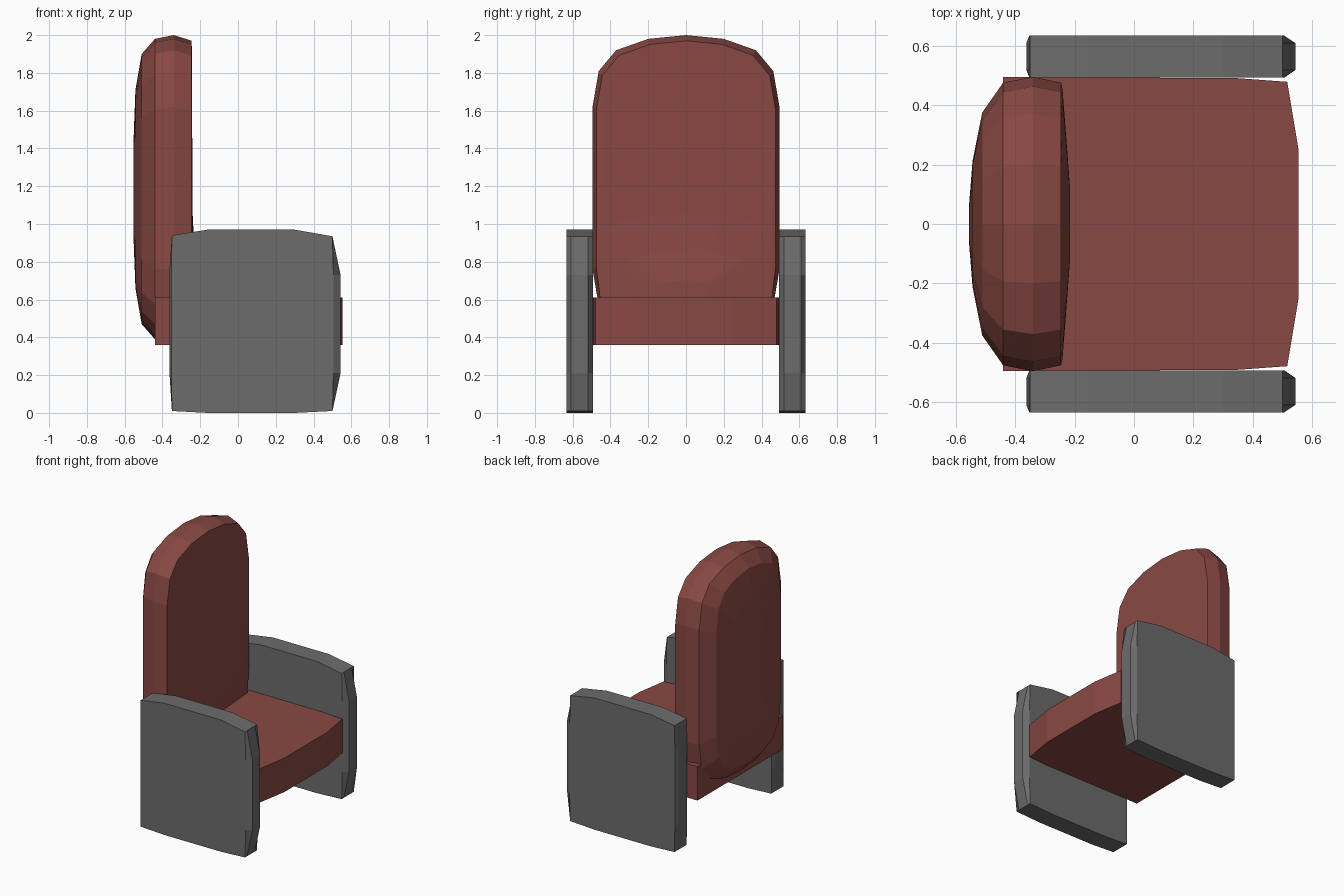
import bpy, bmesh

if "Cube" in bpy.data.objects:
    bpy.data.objects.remove(bpy.data.objects["Cube"])

def material(name, rgb):
    m = bpy.data.materials.new(name)
    m.diffuse_color = (*rgb, 1)
    m.use_nodes = True
    m.node_tree.nodes["Principled BSDF"].inputs["Base Color"].default_value = m.diffuse_color
    return m

RED = material("dull red fabric", (0.25, 0.066, 0.056))
GREY = material("dark grey", (0.15, 0.15, 0.15))

def loft(name, rings, mat):
    """Skin a list of equal-length rings and cap both ends."""
    bm = bmesh.new()
    loops = [[bm.verts.new(p) for p in r] for r in rings]
    n = len(rings[0])
    for a, b in zip(loops, loops[1:]):
        for i in range(n):
            j = (i + 1) % n
            bm.faces.new((a[i], a[j], b[j], b[i]))
    bm.faces.new(loops[0])
    bm.faces.new(loops[-1])
    bmesh.ops.recalc_face_normals(bm, faces=bm.faces)
    me = bpy.data.meshes.new(name)
    bm.to_mesh(me)
    bm.free()
    me.materials.append(mat)
    ob = bpy.data.objects.new(name, me)
    bpy.context.collection.objects.link(ob)
    return ob

# seat: slab with a gently bowed front
half = [(-0.44, 0.495), (0.35, 0.49), (0.515, 0.478), (0.553, 0.25)]
plan = half + [(x, -y) for x, y in reversed(half)]
loft("seat", [[(x, y, z) for x, y in plan] for z in (0.36, 0.61)], RED)

# backrest: rounded outline, domed behind, with a low lumbar bulge in front
quarter = [(0.495, 0.43), (0.462, 0.62), (0.37, 0.73), (0.2, 0.79)]
top = quarter + [(0, 0.81)] + [(-y, z) for y, z in reversed(quarter)]
outline = top + [(y, -z) for y, z in reversed(top)]

def back_ring(x, w, z0, z1):
    mid, h = (z0 + z1) / 2, (z1 - z0) / 2
    return [(x, y / 0.495 * w, mid + z / 0.81 * h) for y, z in outline]

loft("backrest", [back_ring(*r) for r in (
    (-0.215, 0.12, 0.55, 0.70),
    (-0.230, 0.32, 0.48, 0.85),
    (-0.240, 0.45, 0.42, 1.05),
    (-0.245, 0.475, 0.40, 1.97),
    (-0.340, 0.495, 0.38, 2.00),
    (-0.440, 0.475, 0.39, 1.98),
    (-0.510, 0.375, 0.47, 1.90),
    (-0.543, 0.21, 0.66, 1.71),
    (-0.554, 0.07, 0.95, 1.42))], RED)

# armrests: bowed side panels with chamfered front and back edges
panel = [(-0.35, 0.94), (-0.16, 0.97), (0.30, 0.97), (0.50, 0.935),
         (0.543, 0.73), (0.543, 0.21), (0.50, 0.01), (0.30, 0.0),
         (-0.16, 0.0), (-0.35, 0.01), (-0.362, 0.20), (-0.362, 0.77)]

def arm_ring(y, x0, x1):
    return [(min(max(x, x0), x1), y, z) for x, z in panel]

for side, label in ((1, "far"), (-1, "near")):
    loft(label + "_armrest", [
        arm_ring(side * 0.492, -0.352, 0.505),
        arm_ring(side * 0.518, -0.362, 0.543),
        arm_ring(side * 0.608, -0.362, 0.543),
        arm_ring(side * 0.633, -0.352, 0.505)], GREY)
